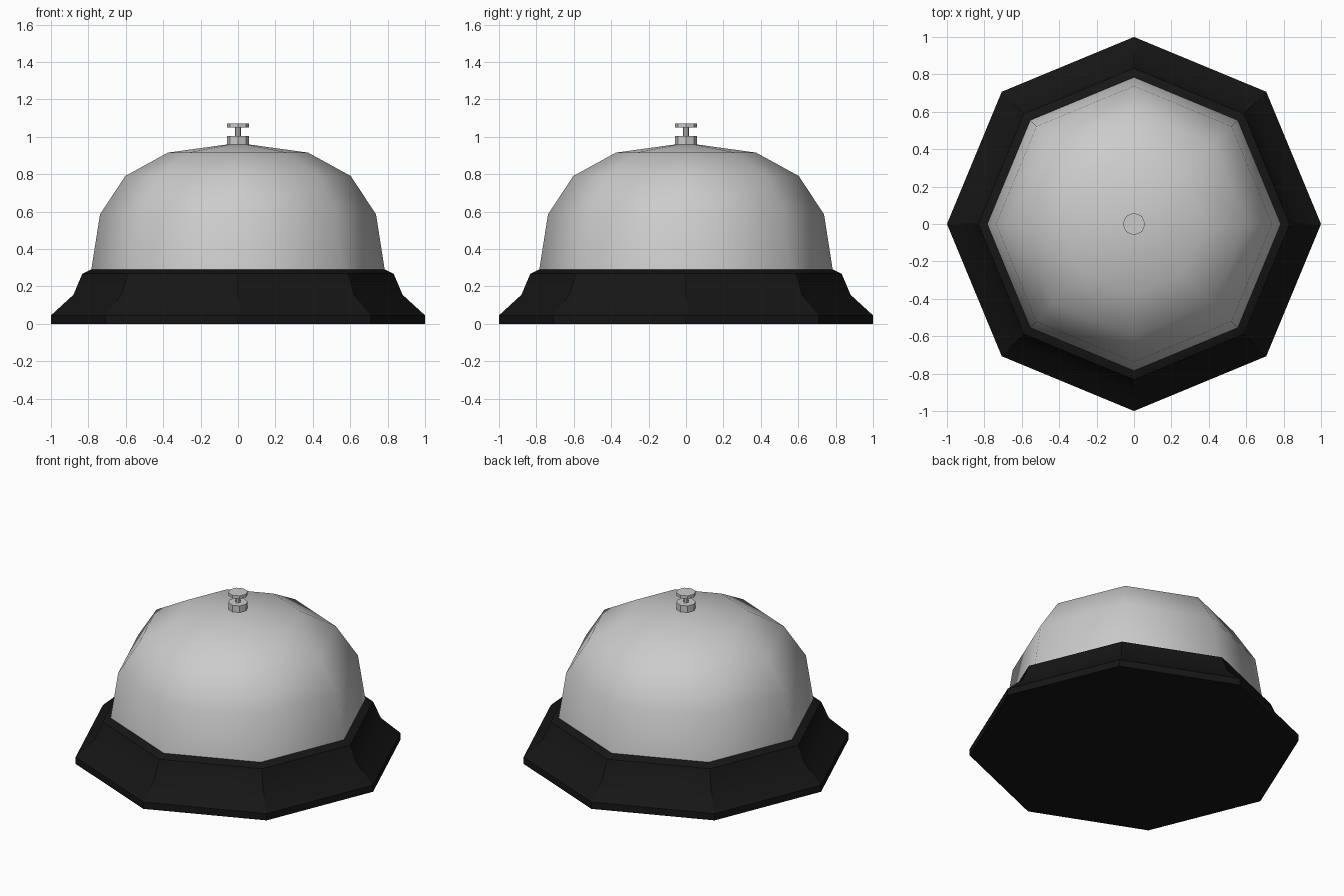
import bpy, bmesh, math

if "Cube" in bpy.data.objects:
    bpy.data.objects.remove(bpy.data.objects["Cube"])

SIDES = 8


def lathe(name, profile, angle, material=None):
    """Turn an (r, z) profile, listed bottom to top, around z with eight sides."""
    bm = bmesh.new()
    rings = []
    for r, z in profile:
        if r == 0:
            rings.append([bm.verts.new((0, 0, z))] * SIDES)
        else:
            rings.append([bm.verts.new((r * math.cos(2 * math.pi * i / SIDES),
                                        r * math.sin(2 * math.pi * i / SIDES), z))
                          for i in range(SIDES)])
    for low, high in zip(rings, rings[1:]):
        for i in range(SIDES):
            j = (i + 1) % SIDES
            bm.faces.new(dict.fromkeys((low[i], low[j], high[j], high[i])))
    bmesh.ops.recalc_face_normals(bm, faces=bm.faces)
    mesh = bpy.data.meshes.new(name)
    bm.to_mesh(mesh)
    bm.free()
    obj = bpy.data.objects.new(name, mesh)
    bpy.context.collection.objects.link(obj)
    if material:
        mesh.materials.append(material)
    bpy.ops.object.select_all(action='DESELECT')
    obj.select_set(True)
    bpy.context.view_layer.objects.active = obj
    bpy.ops.object.shade_smooth_by_angle(angle=math.radians(angle))
    return obj


black = bpy.data.materials.new("black_base")
black.diffuse_color = (0.008, 0.008, 0.008, 1)
black.use_nodes = True
black.node_tree.nodes["Principled BSDF"].inputs["Base Color"].default_value = black.diffuse_color

# Flared black base with a closed underside
lathe("base", [(0, 0), (1, 0), (1, 0.045), (0.88, 0.155), (0.832, 0.268),
               (0.785, 0.29), (0, 0.29)], 30, black)

# Metal dome
lathe("bell_dome", [(0.785, 0.285), (0.738, 0.585), (0.603, 0.79),
                    (0.375, 0.915), (0, 0.967)], 60)

# Collar, stem and cap of the push button
lathe("button_collar", [(0, 0.95), (0.06, 0.95), (0.06, 1.003), (0, 1.003)], 30)
lathe("button_stem", [(0, 1.0), (0.016, 1.0), (0.016, 1.055), (0, 1.055)], 30)
lathe("button_cap", [(0, 1.05), (0.06, 1.05), (0.06, 1.07), (0, 1.07)], 30)
